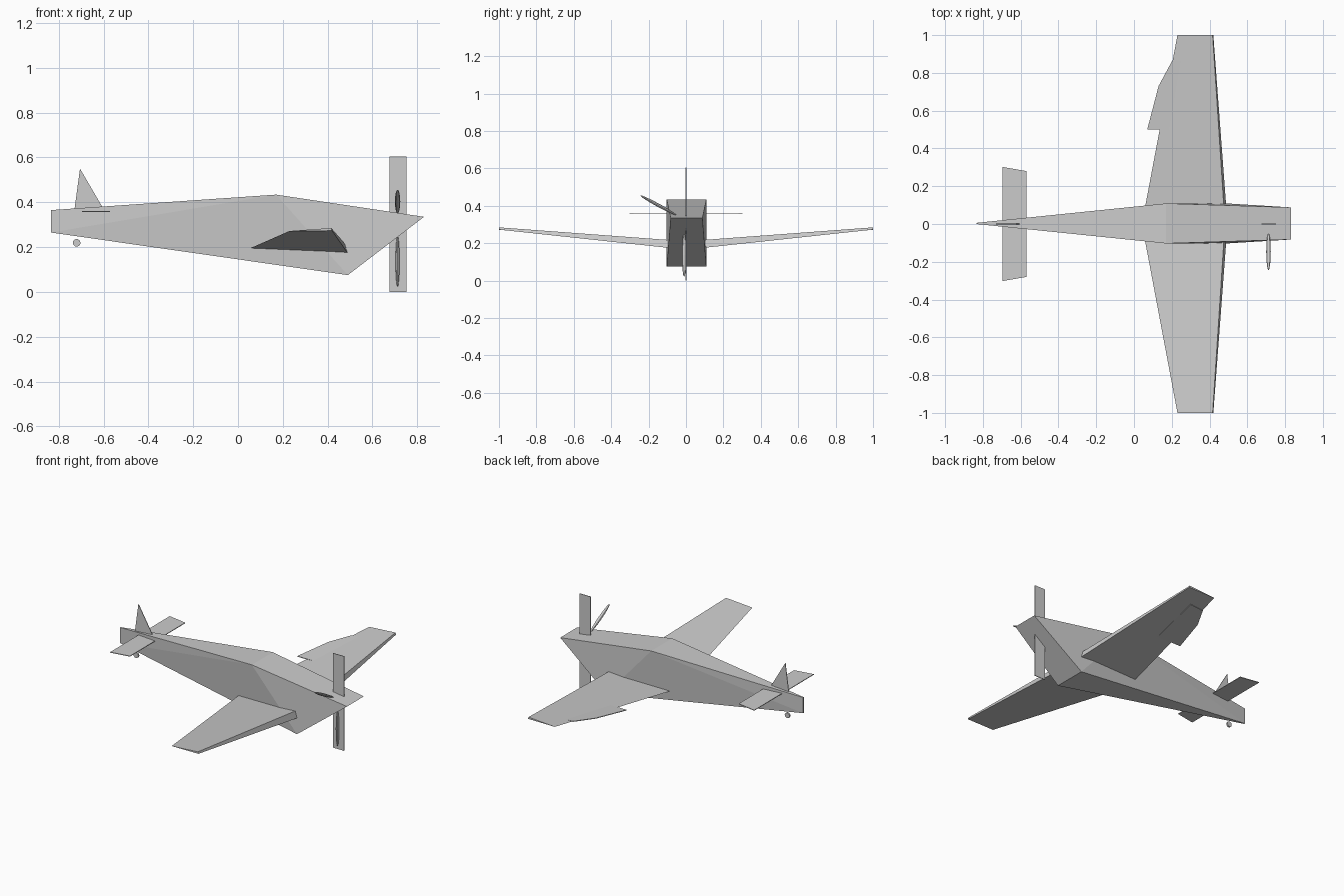
import bpy, bmesh, math
from mathutils import Matrix, Vector

if "Cube" in bpy.data.objects:
    bpy.data.objects.remove(bpy.data.objects["Cube"], do_unlink=True)

GREY = (0.6, 0.6, 0.6, 1)
mat = bpy.data.materials.new("plain grey")
mat.use_nodes = True
mat.diffuse_color = GREY
for node in mat.node_tree.nodes:
    if node.type == 'BSDF_PRINCIPLED':
        node.inputs["Base Color"].default_value = GREY


def finish(name, bm):
    bmesh.ops.recalc_face_normals(bm, faces=bm.faces)
    mesh = bpy.data.meshes.new(name)
    bm.to_mesh(mesh)
    bm.free()
    mesh.materials.append(mat)
    obj = bpy.data.objects.new(name, mesh)
    bpy.context.scene.collection.objects.link(obj)
    return obj


def loft(name, ring_a, ring_b, caps=None):
    """Join two matching rings; caps lists the faces closing each end."""
    bm = bmesh.new()
    a = [bm.verts.new(p) for p in ring_a]
    b = [bm.verts.new(p) for p in ring_b]
    n = len(a)
    for ring in (a, b):
        for cap in caps or [range(n)]:
            bm.faces.new([ring[i] for i in cap])
    for i in range(n):
        j = (i + 1) % n
        bm.faces.new((a[i], a[j], b[j], b[i]))
    return finish(name, bm)


def upright_plate(name, outline, y=0, half=0.002):
    return loft(name, [(x, y - half, z) for x, z in outline],
                [(x, y + half, z) for x, z in outline])


# Fuselage: side profile as (x, z, half width)
profile = [(-0.835, 0.265, 0.003), (-0.835, 0.365, 0.003), (0.17, 0.434, 0.106),
           (0.83, 0.335, 0.085), (0.49, 0.075, 0.106)]
loft("fuselage", [(x, 0.003 - w, z) for x, z, w in profile],
     [(x, 0.003 + w, z) for x, z, w in profile],
     caps=[(0, 1, 2), (0, 2, 4), (2, 3, 4)])

# Wings: wedge sections from root to raised tip
root = [(0.055, 0.195), (0.49, 0.173), (0.477, 0.216)]
tip = [(0.23, 0.272), (0.42, 0.273), (0.416, 0.285)]
for side, label in ((1, "left"), (-1, "right")):
    loft(label + "_wing", [(x, side * 0.07, z) for x, z in root],
         [(x, side, z) for x, z in tip])

# Plate trailing behind the left wing, following its upward slope
flap = [(0.24, 0.5), (0.07, 0.5), (0.13, 0.73), (0.2, 0.86), (0.3, 0.87)]
slope = lambda y: 0.19 + 0.082 * y
loft("left_flap", [(x, y, slope(y) - 0.002) for x, y in flap],
     [(x, y, slope(y) + 0.002) for x, y in flap])

# Tail surfaces
tail = [(-0.695, -0.302), (-0.57, -0.28), (-0.57, 0.28), (-0.695, 0.302)]
loft("tailplane", [(x, y, 0.356) for x, y in tail],
     [(x, y, 0.36) for x, y in tail])
upright_plate("tail_fin", [(-0.73, 0.365), (-0.705, 0.55), (-0.6, 0.37)])

# Tail wheel
wheel = [(-0.72 + 0.017 * math.cos(k * math.tau / 16),
          0.219 + 0.017 * math.sin(k * math.tau / 16)) for k in range(16)]
upright_plate("tail_wheel", wheel, half=0.005)

# Propeller: upright plate and two slim blades
upright_plate("propeller_plate", [(0.675, 0), (0.752, 0), (0.752, 0.605), (0.675, 0.605)])


def blade(name, start, end):
    start, end = Vector(start), Vector(end)
    along = end - start
    turn = Vector((0, 0, 1)).rotation_difference(along).to_matrix().to_4x4()
    size = Matrix.Diagonal((0.012, 0.009, along.length / 2, 1))
    bm = bmesh.new()
    bmesh.ops.create_uvsphere(bm, u_segments=8, v_segments=8, radius=1,
                              matrix=Matrix.Translation((start + end) / 2) @ turn @ size)
    finish(name, bm)


blade("lower_blade", (0.712, -0.01, 0.25), (0.712, -0.01, 0.022))
blade("upper_blade", (0.712, -0.05, 0.35), (0.712, -0.245, 0.456))
